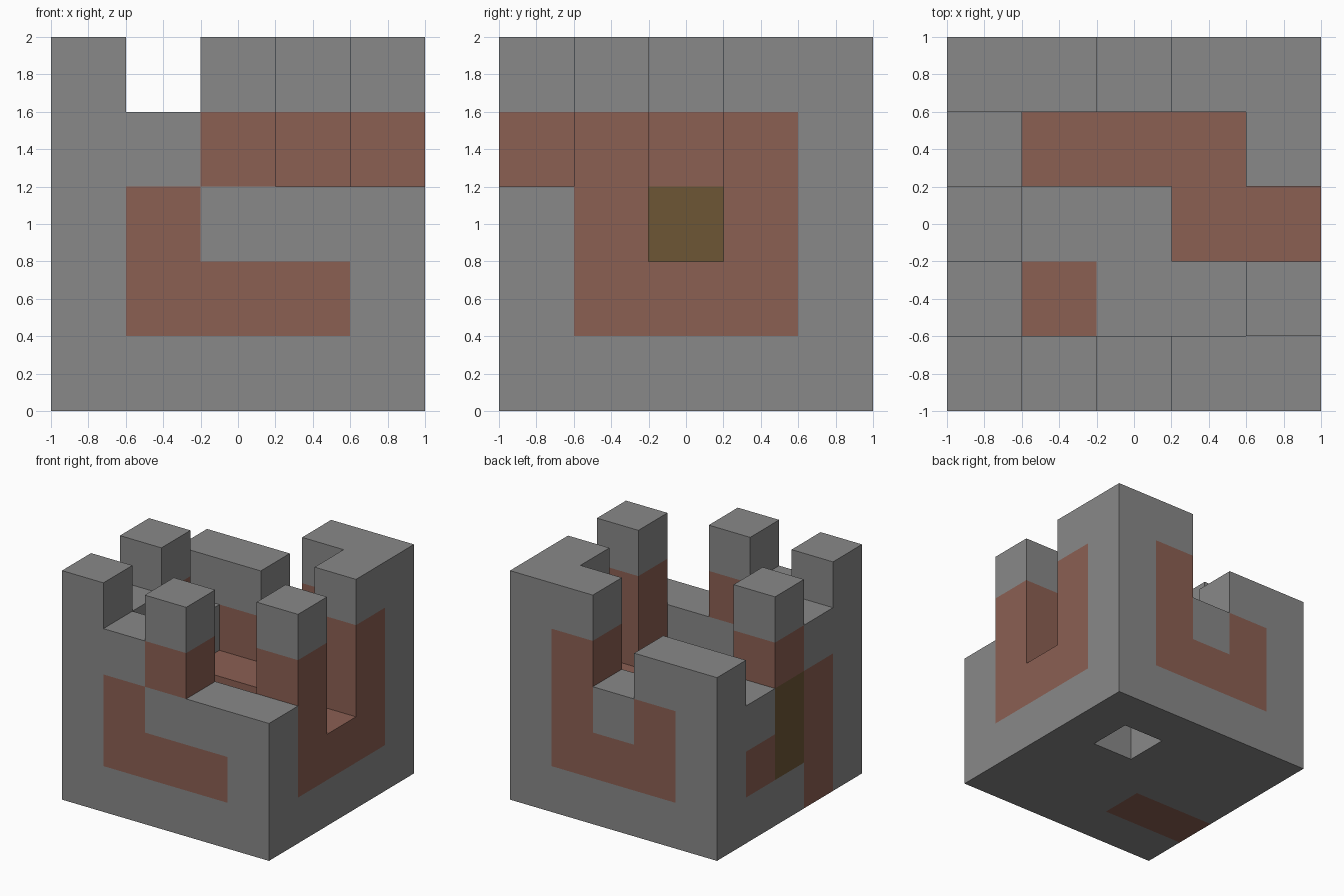
import bpy
import bmesh
from mathutils import Vector

cube = bpy.data.objects.get("Cube")
if cube:
    bpy.data.objects.remove(cube, do_unlink=True)

CELL = 0.4
COUNT = 5


def make_material(name, colour):
    mat = bpy.data.materials.new(name)
    mat.use_nodes = True
    mat.diffuse_color = (*colour, 1)
    shader = next(n for n in mat.node_tree.nodes if n.type == "BSDF_PRINCIPLED")
    shader.inputs["Base Color"].default_value = (*colour, 1)
    shader.inputs["Roughness"].default_value = 0.9
    return mat


GREY, RED, OLIVE = range(3)
MATERIALS = [
    make_material("stone_grey", (0.25, 0.25, 0.25)),
    make_material("brick_red", (0.26, 0.115, 0.086)),
    make_material("olive_brown", (0.155, 0.094, 0.036)),
]

# Column heights in cells, one string per row from front to back
HEIGHTS = ["54533", "41115", "51122", "32225", "44355"]

solid = {(i, j, k)
         for j, row in enumerate(HEIGHTS)
         for i, height in enumerate(row)
         for k in range(int(height))}
solid.discard((3, 3, 0))  # square recess in the underside

colours = {}


def paint(colour, xs, ys, zs):
    """Colour every cell in an inclusive range of cells."""
    for i in range(xs[0], xs[-1] + 1):
        for j in range(ys[0], ys[-1] + 1):
            for k in range(zs[0], zs[-1] + 1):
                colours[i, j, k] = colour


# Front wall path
paint(RED, [1], [0], [1, 2])
paint(RED, [2, 3], [0], [1])
paint(RED, [2], [0], [3])
# Wall on the +x side
paint(RED, [4], [1, 3], [1])
for row in (1, 3):
    paint(RED, [4], [row], [2, 3])
# Back wall path
paint(RED, [1, 3], [4], [1])
paint(RED, [1], [4], [2])
paint(RED, [3], [4], [2, 3])
# Wall on the -x side
paint(RED, [0], [1], [0, 2])
paint(RED, [0], [3], [1])
paint(RED, [0], [2], [3])
paint(OLIVE, [0], [2], [1, 2])
# Floor cell and inner steps
paint(RED, [1], [1], [0])
paint(RED, [1, 3], [3], [1])
paint(RED, [3], [2], [1])

AXES = [Vector(a) for a in ((1, 0, 0), (0, 1, 0), (0, 0, 1))]


def build_part(name, cells):
    """Make one object from the exposed faces of a group of cells."""
    bm = bmesh.new()
    for cell in sorted(cells):
        centre = Vector((cell[0] - 2, cell[1] - 2, cell[2] + 0.5)) * CELL
        for a in range(len(AXES)):
            u, v = AXES[(a + 1) % 3], AXES[(a + 2) % 3]
            for sign in (1, -1):
                normal = AXES[a] * sign
                if tuple(int(c + n) for c, n in zip(cell, normal)) in solid:
                    continue
                corners = [normal + u + v, normal - u + v,
                           normal - u - v, normal + u - v]
                if sign < 0:
                    corners.reverse()
                face = bm.faces.new(
                    [bm.verts.new(centre + c * CELL / 2) for c in corners])
                face.material_index = colours.get(cell, GREY)
    bmesh.ops.remove_doubles(bm, verts=bm.verts, dist=0.001)
    mesh = bpy.data.meshes.new(name)
    bm.to_mesh(mesh)
    bm.free()
    for mat in MATERIALS:
        mesh.materials.append(mat)
    bpy.context.collection.objects.link(bpy.data.objects.new(name, mesh))


# Split the cells into named parts
last = COUNT - 1
parts = {}
for cell in solid:
    i, j, k = cell
    if k == 0:
        part = "base_plate"
    elif j == 0:
        part = "front_wall"
    elif j == last:
        part = "back_wall"
    elif i == 0:
        part = "right_wall"
    elif i == last:
        part = "left_wall"
    else:
        part = "inner_step"
    parts.setdefault(part, set()).add(cell)

for part in sorted(parts):
    build_part(part, parts[part])
